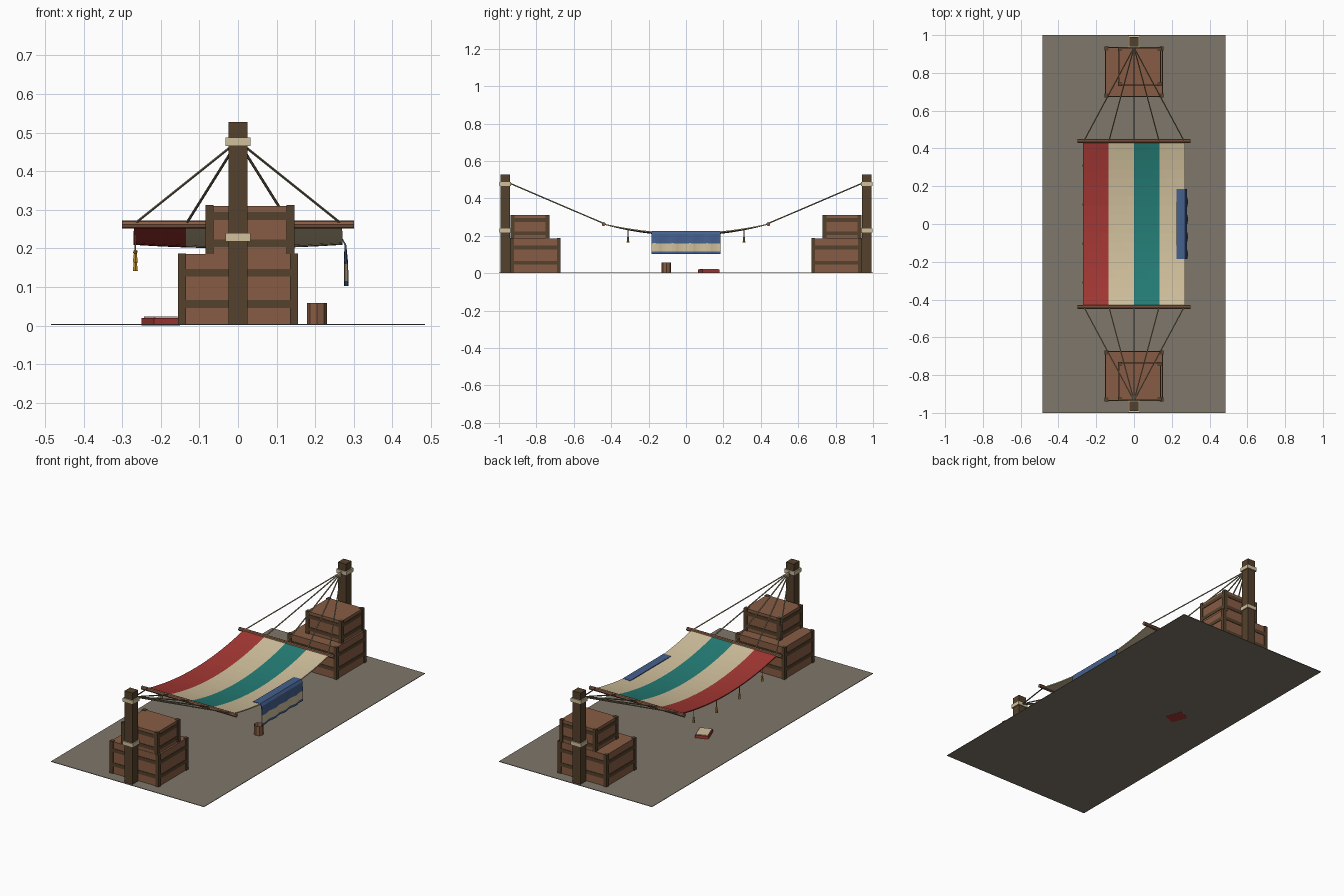
import bpy, bmesh, math
from mathutils import Vector, Matrix

if "Cube" in bpy.data.objects:
    bpy.data.objects.remove(bpy.data.objects["Cube"])


def mat(name, rgb):
    m = bpy.data.materials.new(name)
    m.diffuse_color = (*rgb, 1)
    m.use_nodes = True
    m.node_tree.nodes["Principled BSDF"].inputs["Base Color"].default_value = m.diffuse_color
    return m


GROUND = mat("dusty ground", (.212, .184, .147))
WOOD = mat("crate wood", (.242, .107, .058))
DARK = mat("dark wood", (.089, .053, .025))
RED = mat("red", (.376, .039, .034))
CREAM = mat("cream", (.64, .53, .335))
TEAL = mat("teal", (.018, .205, .181))
BLUE = mat("blue", (.058, .117, .27))
GOLD = mat("gold", (.45, .24, .03))
ROPE = mat("rope", (.32, .265, .165))


def finish(name, bm, mats):
    bmesh.ops.recalc_face_normals(bm, faces=bm.faces)
    me = bpy.data.meshes.new(name)
    bm.to_mesh(me)
    bm.free()
    for m in mats:
        me.materials.append(m)
    ob = bpy.data.objects.new(name, me)
    bpy.context.collection.objects.link(ob)
    return ob


def add_box(bm, x0, x1, y0, y1, z0, z1, index=0):
    s = Matrix.Diagonal((x1 - x0, abs(y1 - y0), z1 - z0, 1))
    t = Matrix.Translation(((x0 + x1) / 2, (y0 + y1) / 2, (z0 + z1) / 2))
    vs = bmesh.ops.create_cube(bm, size=1, matrix=t @ s)["verts"]
    for f in {f for v in vs for f in v.link_faces}:
        f.material_index = index


def box(name, m, *dims):
    bm = bmesh.new()
    add_box(bm, *dims)
    return finish(name, bm, [m])


def add_rod(bm, a, b, r0, r1=None, sides=6, index=0):
    a, b = Vector(a), Vector(b)
    d = b - a
    mx = Matrix.Translation((a + b) / 2) @ d.to_track_quat('Z', 'Y').to_matrix().to_4x4()
    vs = bmesh.ops.create_cone(bm, cap_ends=True, segments=sides, radius1=r0,
                               radius2=r0 if r1 is None else r1,
                               depth=d.length, matrix=mx)["verts"]
    for f in {f for v in vs for f in v.link_faces}:
        f.material_index = index


def surface(name, mats, nu, nv, point, stripe, thick):
    """Grid sheet with a thickness; stripe picks the material per cell."""
    bm = bmesh.new()
    g = [[bm.verts.new(point(i, j)) for j in range(nv + 1)] for i in range(nu + 1)]
    for i in range(nu):
        for j in range(nv):
            f = bm.faces.new((g[i][j], g[i + 1][j], g[i + 1][j + 1], g[i][j + 1]))
            f.material_index = stripe(i, j)
    ob = finish(name, bm, mats)
    sol = ob.modifiers.new("thickness", 'SOLIDIFY')
    sol.thickness = thick
    sol.offset = 0
    return ob


def crate(name, x0, x1, y0, y1, z0, z1, bands):
    """Plank body, dark bands around it and dark corner battens."""
    bm = bmesh.new()
    e = .005
    add_box(bm, x0 + e, x1 - e, y0 + e, y1 - e, z0, z1 - .002)
    for z in bands:
        add_box(bm, x0 + .002, x1 - .002, y0 + .002, y1 - .002, z - .01, z + .01, 1)
    w = .021
    for xa in (x0, x1 - w):
        for ya in (y0, y1 - w):
            add_box(bm, xa, xa + w, ya, ya + w, z0, z1, 1)
    finish(name, bm, [WOOD, DARK])


# ground sheet
box("ground", GROUND, -.485, .485, -1, 1, .001, .004)

BAR_Y, BAR_Z = .44, .262
for s, end in ((-1, "front"), (1, "back")):
    # post with two rope wraps
    yc = s * .966
    box(end + "_post", DARK, -.025, .025, yc - .025, yc + .025, .002, .527)
    for z, part in ((.229, "lower"), (.476, "upper")):
        box(f"{end}_{part}_wrap", CREAM, -.032, .032, yc - .031, yc + .031, z - .011, z + .011)
    # stacked crates
    ya, yb = sorted((s * .67, s * .94))
    crate(end + "_lower_crate", -.156, .156, ya, yb, .002, .187, (.056, .137))
    ya, yb = sorted((s * .73, s * .938))
    crate(end + "_upper_crate", -.084, .146, ya, yb, .185, .312, (.213, .284))
    # spreader bar
    bm = bmesh.new()
    add_rod(bm, (-.3, s * BAR_Y, BAR_Z), (.3, s * BAR_Y, BAR_Z), .0105, sides=8)
    finish(end + "_spreader_bar", bm, [WOOD])
    # fan of ropes
    bm = bmesh.new()
    for x in (-.265, -.1325, 0, .1325, .265):
        add_rod(bm, (0, s * .935, .478), (x, s * BAR_Y, BAR_Z + .004), .0035)
    finish(end + "_ropes", bm, [ROPE])

# sagging striped hammock cloth
W, L, NX, NY = .27, .435, 16, 18


def cloth_z(x, y):
    t = (y / L) ** 2
    return .203 + .058 * t + .009 * (x / W) ** 2 * (1 - t)


def cloth_point(i, j):
    x, y = -W + 2 * W * i / NX, -L + 2 * L * j / NY
    return x, y, cloth_z(x, y)


surface("hammock_cloth", [RED, CREAM, TEAL], NX, NY, cloth_point,
        lambda i, j: (0, 1, 2, 1)[i * 4 // NX], .006)

# blanket draped over the right edge, with a cream band
PROFILE = [(.225, .222), (.25, .223), (.27, .223), (.278, .21),
           (.279, .185), (.28, .16), (.28, .115), (.28, .102)]
NB = 20


def blanket_point(i, j):
    x, z = PROFILE[i]
    wave = math.sin(j * 1.25) * .004 * min(1, max(0, (.215 - z) / .06))
    return x + wave, -.185 + .37 * j / NB, z


surface("draped_blanket", [BLUE, CREAM], len(PROFILE) - 1, NB, blanket_point,
        lambda i, j: 1 if i == 5 else 0, .004)

# tassels along the left edge
for k, y in enumerate((-.31, -.103, .103, .31)):
    x = -.266
    z = cloth_z(x, y)
    bm = bmesh.new()
    add_rod(bm, (x, y, z - .045), (x, y, z), .0022)
    bmesh.ops.create_icosphere(bm, subdivisions=1, radius=.0065,
                               matrix=Matrix.Translation((x, y, z - .046)))
    add_rod(bm, (x, y, z - .073), (x, y, z - .048), .0075, .004)
    finish(f"tassel_{k + 1}", bm, [GOLD])

# wooden cup with a hollow top
bm = bmesh.new()
add_rod(bm, (.205, -.105, .003), (.205, -.105, .058), .026, sides=8)
top = max(bm.faces, key=lambda f: f.calc_center_median().z)
bmesh.ops.inset_region(bm, faces=[top], thickness=.005)
bmesh.ops.translate(bm, verts=top.verts, vec=(0, 0, -.03))
top.material_index = 1
finish("wooden_cup", bm, [WOOD, DARK])

# book lying at an angle, pale panel on top
bm = bmesh.new()
add_box(bm, -.036, .036, -.048, .048, 0, .02)
add_box(bm, -.031, .031, -.043, .043, .018, .023, 1)
book = finish("book", bm, [RED, CREAM])
book.location = (-.2, .122, 0)
book.rotation_euler.z = math.radians(20)
